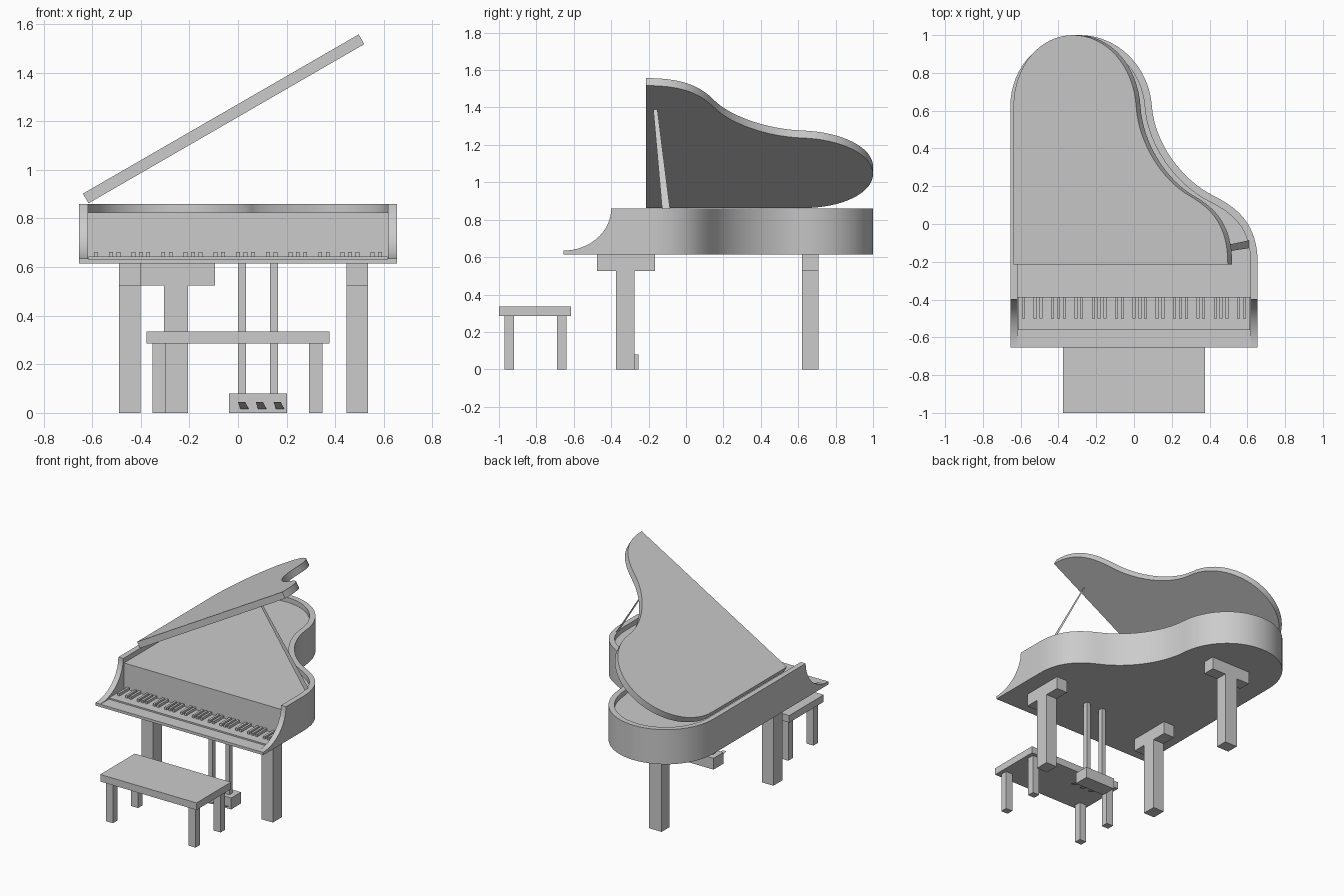
import bpy
import bmesh
import math
from mathutils import Matrix, Vector
from mathutils.geometry import interpolate_bezier

cube = bpy.data.objects.get("Cube")
if cube:
    bpy.data.objects.remove(cube, do_unlink=True)

grey = bpy.data.materials.new("plain grey")
grey.use_nodes = True
grey.diffuse_color = (0.6, 0.6, 0.6, 1)
grey.node_tree.nodes["Principled BSDF"].inputs["Base Color"].default_value = (0.6, 0.6, 0.6, 1)


def finish(name, bm, smooth=False):
    mesh = bpy.data.meshes.new(name)
    bm.to_mesh(mesh)
    bm.free()
    mesh.materials.append(grey)
    if smooth:
        mesh.polygons.foreach_set("use_smooth", [True] * len(mesh.polygons))
        mesh.set_sharp_from_angle(angle=math.radians(35))
    obj = bpy.data.objects.new(name, mesh)
    bpy.context.collection.objects.link(obj)
    return obj


def add_box(bm, x, y, z):
    size = Matrix.Diagonal((x[1] - x[0], y[1] - y[0], z[1] - z[0], 1))
    middle = Matrix.Translation((sum(x) / 2, sum(y) / 2, sum(z) / 2))
    bmesh.ops.create_cube(bm, size=1, matrix=middle @ size)


def box(name, x, y, z):
    bm = bmesh.new()
    add_box(bm, x, y, z)
    return finish(name, bm)


def prism(name, points, depth, smooth=True):
    """Extrude a closed outline of 3D points along a depth vector."""
    bm = bmesh.new()
    face = bm.faces.new([bm.verts.new(p) for p in points])
    top = bmesh.ops.extrude_face_region(bm, geom=[face])["geom"]
    bmesh.ops.translate(bm, vec=depth, verts=[v for v in top if isinstance(v, bmesh.types.BMVert)])
    bmesh.ops.recalc_face_normals(bm, faces=bm.faces)
    return finish(name, bm, smooth)


def sheet(name, corners):
    bm = bmesh.new()
    bm.faces.new([bm.verts.new(c) for c in corners])
    return finish(name, bm)


# Curved case outline, from the bass-free side around the tail to the straight side
HALF = 0.655
knots = [
    ((HALF, -0.21), (HALF, 0.0), (0.55, 0.085), (0.42, 0.15)),
    ((0.42, 0.15), (0.25, 0.235), (0.11, 0.43), (0.095, 0.62)),
    ((0.095, 0.62), (0.08, 0.84), (-0.09, 1.0), (-0.29, 1.0)),
    ((-0.29, 1.0), (-0.49, 1.0), (-HALF, 0.84), (-HALF, 0.62)),
]
curve = []
for k in knots:
    curve += interpolate_bezier(*[Vector(p).to_3d() for p in k], 17)[:-1]
curve.append(Vector((-HALF, 0.62, 0)))


def outline(front):
    return [Vector((HALF, front, 0))] + curve + [Vector((-HALF, front, 0))]


def inset(path, distance):
    result = []
    for i, p in enumerate(path):
        t = (path[min(i + 1, len(path) - 1)] - path[max(i - 1, 0)]).normalized()
        result.append(p + Vector((-t.y, t.x, 0)) * distance)
    return result


def at_height(path, z):
    return [Vector((p.x, p.y, z)) for p in path]


# Case: rim wall and the sunken deck inside it
outer = outline(-0.4)
inner = inset(outer, 0.038)
prism("case_rim", at_height(outer + inner[::-1], 0.615), (0, 0, 0.245))
deck = inset(outline(-0.39), 0.036)
prism("case_deck", at_height(deck, 0.615), (0, 0, 0.21))

# Scooped cheeks beside the keyboard
scoop = [(0.615, -HALF), (0.615, -0.4), (0.86, -0.4)]
for i in range(1, 17):
    a = math.pi / 2 * i / 16
    scoop.append((0.86 - 0.225 * math.sin(a), -HALF + 0.255 * math.cos(a)))
for side, x in (("left", 0.617), ("right", -HALF)):
    prism(side + "_cheek", [(x, y, z) for z, y in scoop], (0.038, 0, 0))

# Keyboard
box("key_bed", (-0.618, 0.618), (-HALF, -0.39), (0.615, 0.634))
box("white_keys", (-0.615, 0.615), (-0.56, -0.39), (0.634, 0.644))
bm = bmesh.new()
for i in range(1, 40):
    if i % 7 in (0, 1, 3, 4, 6):
        x = -0.615 + i * 1.23 / 40
        add_box(bm, (x - 0.008, x + 0.008), (-0.5, -0.39), (0.644, 0.662))
finish("black_keys", bm)

# Raised lid, hinged along the straight side
lid_path = [p + Vector((HALF, 0, 0)) for p in outline(-0.215)]
lid = prism("lid", lid_path, (0, 0, 0.046))
lid.data.transform(Matrix.Translation((-0.615, 0, 0.862)) @ Matrix.Rotation(math.radians(-30), 4, "Y"))
sheet("lid_prop", [(0.61, -0.128, 0.86), (0.61, -0.086, 0.86), (0.3, -0.153, 1.39), (0.3, -0.175, 1.39)])

# Legs with their brackets
for side, x in (("left", (0.447, 0.535)), ("right", (-0.49, -0.402))):
    box(side + "_front_leg", x, (-0.375, -0.275), (0, 0.525))
    box(side + "_front_bracket", x, (-0.475, -0.165), (0.525, 0.615))
box("back_leg", (-0.305, -0.205), (0.62, 0.708), (0, 0.525))
box("back_bracket", (-0.41, -0.095), (0.62, 0.708), (0.525, 0.615))

# Pedal lyre
box("pedal_box", (-0.037, 0.202), (-0.365, -0.255), (0, 0.08))
for x in (0, 0.132):
    box("lyre_post", (x, x + 0.032), (-0.33, -0.295), (0.08, 0.615))
for x in (0, 0.073, 0.146):
    sheet("pedal", [(x + 0.01, -0.36, 0.015), (x + 0.045, -0.36, 0.015),
                    (x + 0.03, -0.45, 0.045), (x, -0.45, 0.045)])

# Bench
box("bench_seat", (-0.376, 0.376), (-1, -0.615), (0.285, 0.335))
for x in (-0.325, 0.32):
    for y in (-0.945, -0.665):
        box("bench_leg", (x - 0.027, x + 0.027), (y - 0.025, y + 0.025), (0, 0.285))
